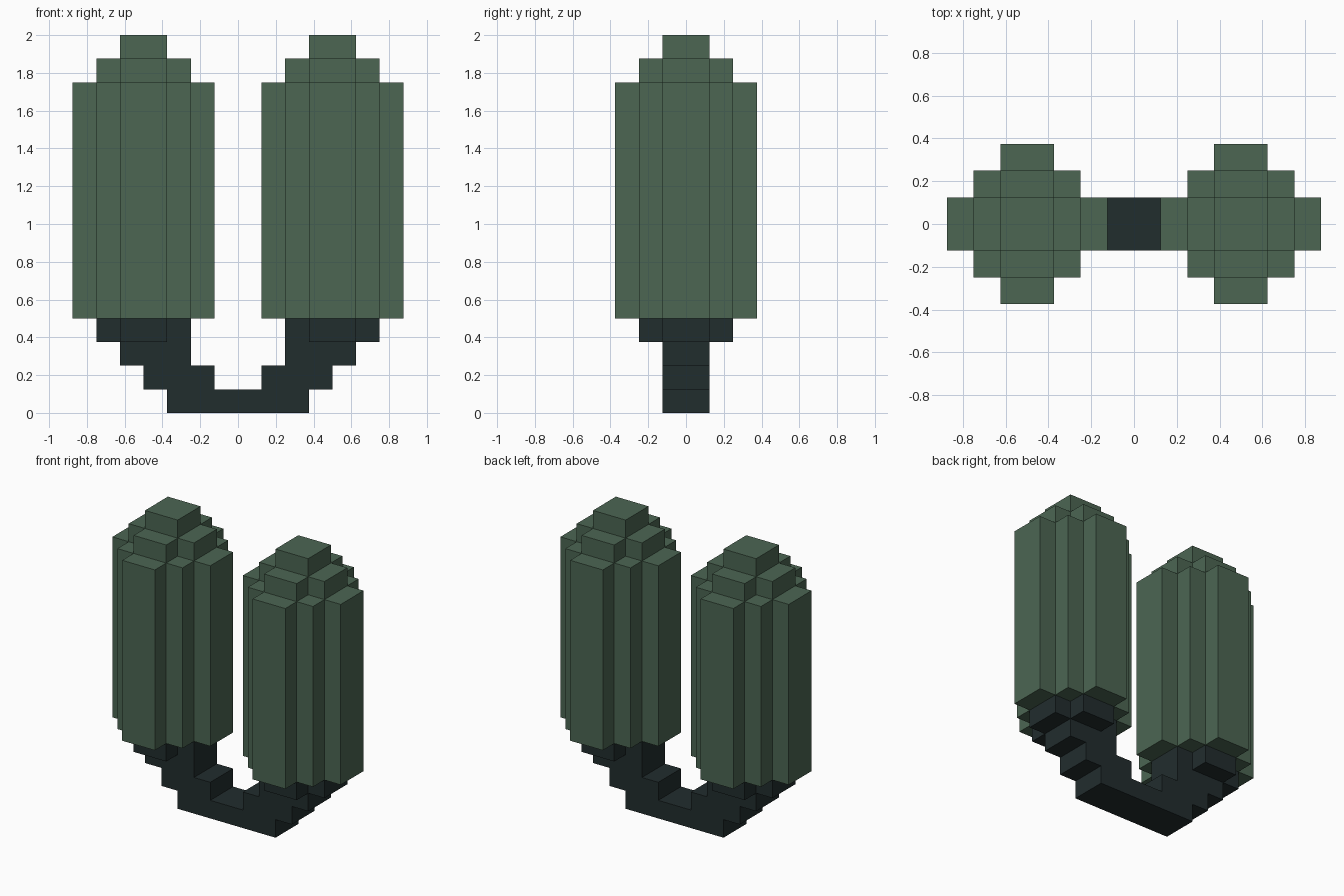
import bpy, bmesh
from mathutils import Vector

if "Cube" in bpy.data.objects:
    bpy.data.objects.remove(bpy.data.objects["Cube"], do_unlink=True)

U = 0.125  # one block


def material(name, rgb):
    m = bpy.data.materials.new(name)
    m.use_nodes = True
    col = (*rgb, 1.0)
    m.diffuse_color = col
    bsdf = next(n for n in m.node_tree.nodes if n.type == 'BSDF_PRINCIPLED')
    bsdf.inputs["Base Color"].default_value = col
    bsdf.inputs["Roughness"].default_value = 0.9
    return m


GREEN = material("cactus green", (0.072, 0.133, 0.086))
DARK = material("dark slate", (0.0155, 0.026, 0.027))


def prism(bm, outline, direction):
    """Extrude a closed outline of 3D points along a direction."""
    face = bm.faces.new([bm.verts.new(p) for p in outline])
    out = bmesh.ops.extrude_face_region(bm, geom=[face], use_keep_orig=True)
    verts = [g for g in out["geom"] if isinstance(g, bmesh.types.BMVert)]
    bmesh.ops.translate(bm, verts=verts, vec=Vector(direction))


def finish(name, bm, mat):
    bmesh.ops.recalc_face_normals(bm, faces=bm.faces[:])
    me = bpy.data.meshes.new(name)
    bm.to_mesh(me)
    bm.free()
    me.materials.append(mat)
    ob = bpy.data.objects.new(name, me)
    bpy.context.collection.objects.link(ob)
    return ob


def stepped_round(n):
    """Stepped round outline, n blocks in radius, symmetric in x and y."""
    quarter = []
    for i in range(n):
        quarter += [(n - i, i), (n - i, i + 1)]
    quarter = quarter[1:]                      # drop the point on the axis
    pts = []
    for turn in range(4):
        pts += quarter if turn == 0 else [rotate(p, turn) for p in quarter]
    # the last point of each quarter already ends at (1, n)
    return pts


def rotate(p, turns):
    x, y = p
    for _ in range(turns):
        x, y = -y, x
    return x, y


# Two upright columns, each capped by shrinking tiers: (radius, bottom, top) in blocks
for side, label in ((1, "left"), (-1, "right")):
    for part, radius, z0, z1 in (("column", 3, 4, 14),
                                 ("shoulder", 2, 14, 15),
                                 ("tip", 1, 15, 16)):
        bm = bmesh.new()
        outline = [(side * 4 * U + x * U, y * U, z0 * U)
                   for x, y in stepped_round(radius)]
        prism(bm, outline, (0, 0, (z1 - z0) * U))
        finish(f"{label}_{part}", bm, GREEN)

# Stepped U-shaped stem joining the columns, half profile in blocks (x, z)
half = [(3, 0), (3, 1), (4, 1), (4, 2), (5, 2), (5, 3), (6, 3), (6, 4),
        (2, 4), (2, 2), (1, 2), (1, 1)]
profile = half + [(-x, z) for x, z in reversed(half)]
bm = bmesh.new()
prism(bm, [(x * U, -U, z * U) for x, z in profile], (0, 2 * U, 0))
finish("stem", bm, DARK)

# Front and back arms of the collar under each column
for side, label in ((1, "left"), (-1, "right")):
    for face, where in ((-1, "front"), (1, "back")):
        bm = bmesh.new()
        cx = side * 4
        prism(bm, [((cx + dx) * U, face * U, z * U)
                   for dx, z in ((-1, 3), (1, 3), (1, 4), (-1, 4))],
              (0, face * U, 0))
        finish(f"{label}_collar_{where}", bm, DARK)
